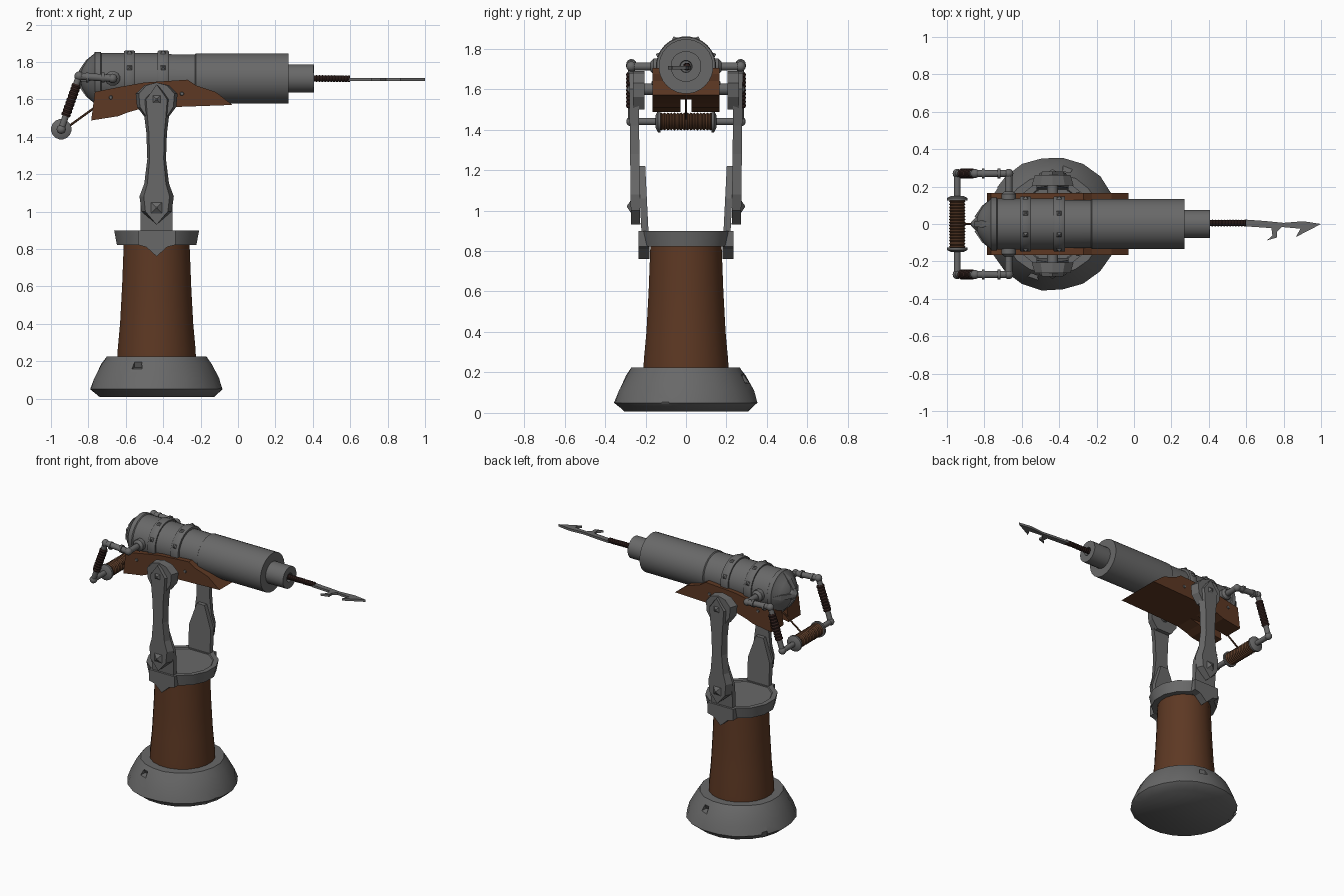
import bpy, bmesh, math, random
from mathutils import Vector

random.seed(4)
if "Cube" in bpy.data.objects:
    bpy.data.objects.remove(bpy.data.objects["Cube"])

CX = -0.435      # pedestal axis
AZ = 1.712       # barrel axis height


def material(name, rgb):
    m = bpy.data.materials.new(name)
    m.use_nodes = True
    m.diffuse_color = (*rgb, 1)
    bsdf = m.node_tree.nodes["Principled BSDF"]
    bsdf.inputs["Base Color"].default_value = (*rgb, 1)
    bsdf.inputs["Roughness"].default_value = 0.7
    return m


IRON = material("grey iron", (0.14, 0.14, 0.14))
WOOD = material("brown wood", (0.11, 0.04, 0.017))
WRAP = material("dark leather wrap", (0.03, 0.014, 0.012))
ROPE = material("brown rope", (0.085, 0.036, 0.017))


def finish(name, bm, mat, angle=35):
    bmesh.ops.recalc_face_normals(bm, faces=bm.faces)
    me = bpy.data.meshes.new(name)
    bm.to_mesh(me)
    bm.free()
    me.materials.append(mat)
    ob = bpy.data.objects.new(name, me)
    bpy.context.collection.objects.link(ob)
    if angle:
        bpy.ops.object.select_all(action='DESELECT')
        ob.select_set(True)
        bpy.context.view_layer.objects.active = ob
        bpy.ops.object.shade_smooth_by_angle(angle=math.radians(angle))
    return ob


def lathe(name, start, axis, profile, mat, sides=24, jitter=0, angle=35):
    """Turned solid: profile holds (distance along axis, radius)."""
    bm = bmesh.new()
    start, q = Vector(start), Vector(axis).to_track_quat('Z', 'Y')
    rings = []
    for t, r in profile:
        ring = []
        for i in range(sides):
            a = 2 * math.pi * (i + 0.5) / sides
            k = r * (1 + random.uniform(-jitter, jitter))
            ring.append(bm.verts.new(start + q @ Vector((k * math.cos(a), k * math.sin(a), t))))
        rings.append(ring)
    for a, b in zip(rings, rings[1:]):
        for i in range(sides):
            j = (i + 1) % sides
            bm.faces.new((a[i], a[j], b[j], b[i]))
    bm.faces.new(rings[0])
    bm.faces.new(rings[-1])
    return finish(name, bm, mat, angle)


def rod(name, p0, p1, r, mat, sides=12):
    d = Vector(p1) - Vector(p0)
    return lathe(name, p0, d, [(0, r), (d.length, r)], mat, sides)


def wrapped(name, p0, p1, r, turns, mat):
    """Rod bound with cord, made of ridged rings."""
    d = Vector(p1) - Vector(p0)
    n = 2 * turns
    prof = [(d.length * i / n, r * (1 if i % 2 else 0.85)) for i in range(n + 1)]
    return lathe(name, p0, d, prof, mat, 12)


def plate(name, outline, y0, y1, mat, taper=1.0, lean=0.0, flat=False):
    """Outline extruded along y (or along z if flat); the outer side may be narrower."""
    bm = bmesh.new()
    mid = (min(p[0] for p in outline) + max(p[0] for p in outline)) / 2
    low = min(p[1] for p in outline)
    loops = []
    for depth, k in ((y0, 1), (y1, taper)):
        loop = []
        for u, v in outline:
            x, d = mid + (u - mid) * k, depth + lean * (v - low)
            loop.append(bm.verts.new((x, v, d) if flat else (x, d, v)))
        loops.append(loop)
    a, b = loops
    bm.faces.new(a)
    bm.faces.new(b)
    for i in range(len(a)):
        j = (i + 1) % len(a)
        bm.faces.new((a[i], a[j], b[j], b[i]))
    return finish(name, bm, mat, 0)


def sym(half):
    """Mirror (half width, height) pairs around the pedestal axis."""
    right = [(CX + w, z) for w, z in half]
    left = [(CX - w, z) for w, z in reversed(half) if w > 0]
    return right + left


# Pedestal
base = lathe("base_ring", (CX, 0, 0), (0, 0, 1),
             [(0.008, 0.31), (0.05, 0.357), (0.11, 0.337), (0.185, 0.297), (0.225, 0.27)],
             IRON, 20, 0.012, 45)
for n, (deg, z) in enumerate([(-17, 0.06), (75, 0.2), (150, 0.07), (250, 0.21)]):
    a = math.radians(deg)
    r = 0.36 if z < 0.1 else 0.3
    cutter = lathe("chip_cutter", (CX + r * math.cos(a), r * math.sin(a), z - 0.05),
                   (0.2 * math.cos(a), 0.2 * math.sin(a), 1), [(0, 0.04), (0.1, 0.004)], IRON, 4, 0, 0)
    cutter.hide_render = True
    cutter.hide_viewport = True
    cutter.display_type = 'WIRE'
    mod = base.modifiers.new("chip", 'BOOLEAN')
    mod.operation, mod.object = 'DIFFERENCE', cutter
lathe("wooden_column", (CX, 0, 0), (0, 0, 1),
      [(0.2, 0.213), (0.26, 0.211), (0.4, 0.198), (0.6, 0.187), (0.83, 0.178)], WOOD, 20)
lathe("collar", (CX, 0, 0), (0, 0, 1),
      [(0.822, 0.185), (0.822, 0.218), (0.9, 0.233), (0.9, 0.2), (0.892, 0.195)], IRON, 14)

# Cradle: two cheeks and a shorter middle block
top = [(-0.765, 1.64), (-0.64, 1.665), (-0.5, 1.69), (-0.27, 1.705),
       (-0.225, 1.675), (-0.12, 1.64), (-0.03, 1.57)]
bottom = [(-0.31, 1.56), (-0.52, 1.55), (-0.59, 1.53), (-0.64, 1.51), (-0.785, 1.487)]
plate("cradle_middle", [(-0.75, 1.56), (-0.75, 1.64)] + top[1:] + bottom[:2], -0.03, 0.03, WOOD)

for s, side in ((-1, "right"), (1, "left")):
    def name(part):
        return side + "_" + part

    plate(name("cradle_cheek"), top + bottom, s * 0.028, s * 0.165, WOOD)

    # Fork arms
    plate(name("collar_point"), sym([(0, 0.76), (0.055, 0.81), (0.1, 0.822), (0.1, 0.9)]),
          s * 0.18, s * 0.235, IRON)
    plate(name("arm_foot"), sym([(0.085, 0.89), (0.085, 1.06), (0.03, 1.22)]),
          s * 0.185, s * 0.22, IRON, 1, s * 0.05)
    plate(name("fork_arm"), sym([(0, 0.93), (0.08, 1.0), (0.092, 1.08), (0.066, 1.15), (0.05, 1.28),
                                 (0.055, 1.42), (0.065, 1.5), (0.075, 1.6), (0, 1.68)]),
          s * 0.226, s * 0.272, IRON, 0.75, s * 0.012)
    plate(name("arm_hub"), sym([(0.06, 1.5), (0.105, 1.56), (0.112, 1.63), (0.065, 1.675), (0, 1.69)]),
          s * 0.205, s * 0.262, IRON, 0.85)
    for z in (1.02, 1.6):
        lathe(name("arm_stud"), (CX, s * 0.255, z), (0, s, 0),
              [(0, 0.048), (0.018, 0.042), (0.036, 0.006)], IRON, 4, 0, 0)
    rod(name("axle"), (CX, s * 0.15, 1.6), (CX, s * 0.25, 1.6), 0.03, IRON)
    for x, z in ((-0.68, 1.61), (-0.3, 1.63)):
        lathe(name("cradle_rivet"), (x, s * 0.163, z), (0, s, 0), [(0, 0.012), (0.008, 0.008)], IRON, 8)

    # Handle frame pipes
    y = s * 0.27
    socket, corner = (-0.67, y, AZ), (-0.85, y, AZ + 0.012)
    upper, lower, low = (-0.862, y, 1.68), (-0.922, y, 1.51), (-0.945, y, 1.44)
    lathe(name("pipe_socket"), (-0.67, s * 0.11, AZ), (0, s, 0),
          [(0, 0.04), (0.05, 0.04), (0.065, 0.024)], IRON, 12)
    rod(name("pipe_side"), (-0.67, s * 0.12, AZ), socket, 0.02, IRON)
    rod(name("pipe_back"), socket, corner, 0.02, IRON)
    rod(name("pipe_down"), corner, low, 0.018, IRON)
    rod(name("pipe_low"), low, (-0.945, s * 0.12, 1.44), 0.018, IRON)
    for p in (socket, corner, low):
        bm = bmesh.new()
        bmesh.ops.create_uvsphere(bm, u_segments=12, v_segments=8, radius=0.025)
        bmesh.ops.translate(bm, verts=bm.verts, vec=p)
        finish(name("pipe_elbow"), bm, IRON, 60)
    for x in (-0.715, -0.8):
        rod(name("pipe_flange"), (x, y, AZ + 0.005), (x - 0.014, y, AZ + 0.005), 0.027, IRON)
    wrapped(name("grip"), upper, lower, 0.027, 9, WRAP)
    lathe(name("roller_cap"), (-0.945, s * 0.125, 1.44), (0, s, 0),
          [(0, 0.055), (0.014, 0.055), (0.026, 0.03)], IRON, 16)

wrapped("rope_roller", (-0.945, -0.13, 1.44), (-0.945, 0.13, 1.44), 0.046, 16, ROPE)
rod("rope_line", (-0.92, 0, 1.445), (-0.74, 0, 1.575), 0.006, ROPE, 6)

# Barrel
X = (1, 0, 0)
lathe("barrel", (0, 0, AZ), X, [(-0.56, 0.133), (-0.23, 0.128), (-0.225, 0.135), (0.27, 0.135)], IRON, 28)
lathe("breech", (0, 0, AZ), X,
      [(-0.845, 0.02), (-0.83, 0.06), (-0.805, 0.1), (-0.77, 0.13), (-0.765, 0.143),
       (-0.735, 0.143), (-0.73, 0.136), (-0.42, 0.136)], IRON, 28)
lathe("nozzle", (0, 0, AZ), X, [(0.25, 0.076), (0.405, 0.076), (0.405, 0.03), (0.38, 0.028)], IRON, 24)
for x in (-0.58, -0.4):
    lathe("barrel_band", (x, 0, AZ), X,
          [(-0.03, 0.13), (-0.03, 0.145), (-0.024, 0.149), (0.024, 0.149), (0.03, 0.145), (0.03, 0.13)], IRON, 28)
    for i in range(8):
        a = math.pi * (i + 0.5) / 4
        d = Vector((0, math.cos(a), math.sin(a)))
        lathe("band_stud", Vector((x, 0, AZ)) + d * 0.145, d, [(0, 0.022), (0.014, 0.004)], IRON, 4, 0, 0)

# Breech ornament: ribs over the dome meeting at a boss
lathe("breech_boss", (-0.83, 0, AZ), (-1, 0, 0), [(0, 0.045), (0.02, 0.035), (0.042, 0.008)], IRON, 8, 0, 0)
for i in range(4):
    a = math.pi * i / 2
    d = Vector((0, math.cos(a), math.sin(a)))
    c = Vector((0, 0, AZ))
    lathe("breech_rib", c + Vector((-0.84, 0, 0)) + d * 0.03, Vector((0.075, 0, 0)) + d * 0.1,
          [(0, 0.022), (0.07, 0.026), (0.125, 0.006)], IRON, 4, 0, 0)

# Harpoon
wrapped("harpoon_binding", (0.38, 0.005, AZ), (0.6, 0.005, AZ - 0.002), 0.019, 14, WRAP)
head = [(0.59, 0.024), (0.7, 0.016), (0.8, 0.006), (0.87, 0.012), (0.91, 0.014), (1.0, 0.0),
        (0.865, -0.07), (0.89, -0.025), (0.79, -0.016), (0.765, -0.04), (0.765, -0.072),
        (0.71, -0.088), (0.74, -0.062), (0.735, -0.022), (0.59, -0.012)]
plate("harpoon_head", head, AZ - 0.014, AZ + 0.002, IRON, 1, 0, True)
